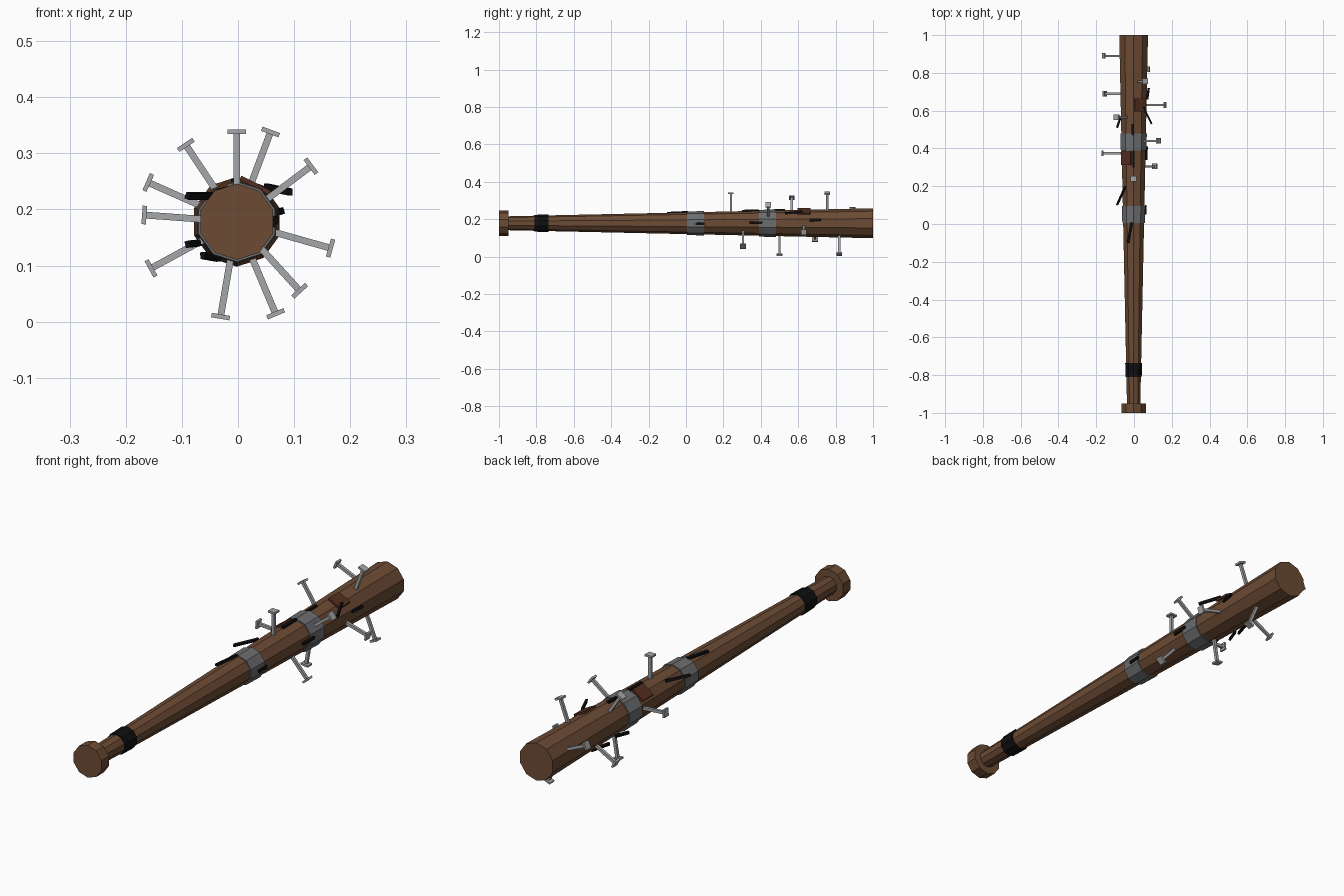
import bpy, bmesh, math
from mathutils import Vector, Matrix

cube = bpy.data.objects.get("Cube")
if cube:
    bpy.data.objects.remove(cube, do_unlink=True)

AXIS = Vector((-0.002, 0, 0.178))   # centre line of the bat, along y


def material(name, rgb):
    m = bpy.data.materials.new(name)
    m.use_nodes = True
    m.diffuse_color = (*rgb, 1)
    m.node_tree.nodes["Principled BSDF"].inputs["Base Color"].default_value = (*rgb, 1)
    return m


wood = material("brown wood", (0.15, 0.07, 0.034))
steel = material("nail steel", (0.38, 0.385, 0.4))
tape = material("grey tape", (0.15, 0.153, 0.16))
black = material("black", (0.005, 0.005, 0.005))
stain = material("red brown", (0.09, 0.027, 0.013))


def finish(name, bm, mat):
    bmesh.ops.recalc_face_normals(bm, faces=bm.faces)
    mesh = bpy.data.meshes.new(name)
    bm.to_mesh(mesh)
    bm.free()
    mesh.materials.append(mat)
    bpy.context.collection.objects.link(bpy.data.objects.new(name, mesh))


def tube(name, profile, mat, sides=10):
    """Ten-sided solid through (y, radius) rings, closed at both ends."""
    bm = bmesh.new()
    rings = []
    for y, r in profile:
        turn = [math.tau * i / sides for i in range(sides)]
        rings.append([bm.verts.new(AXIS + Vector((r * math.sin(a), y, r * math.cos(a))))
                      for a in turn])
    for a, b in zip(rings, rings[1:]):
        for i in range(sides):
            j = (i + 1) % sides
            bm.faces.new((a[i], a[j], b[j], b[i]))
    bm.faces.new(rings[0])
    bm.faces.new(rings[-1])
    finish(name, bm, mat)


def add_box(bm, centre, size, x_axis, y_axis):
    """Box whose local x and y follow the given perpendicular axes."""
    rot = Matrix((x_axis, y_axis, x_axis.cross(y_axis))).transposed().to_4x4()
    bmesh.ops.create_cube(bm, size=1, matrix=Matrix.Translation(centre) @ rot
                          @ Matrix.Diagonal((*size, 1)))


def bat_radius(y):
    return 0.037 + 0.043 * (y + 0.95) / 1.95


# Wooden body and knob
tube("bat_body", [(-0.96, 0.037), (1, 0.08)], wood)
tube("knob", [(-1, 0.068), (-0.95, 0.068)], wood)

# Wrapped bands
for name, y0, y1, mat in (("grip_band", -0.81, -0.735, black),
                          ("front_tape", 0.005, 0.095, tape),
                          ("back_tape", 0.39, 0.48, tape)):
    tube(name, [(y, bat_radius(y) + 0.005) for y in (y0, y1)], mat)

# Nails, listed by the centre of each head
heads = [(-0.002, 0.24, 0.338), (0.058, 0.755, 0.338), (0.13, 0.44, 0.277),
         (0.165, 0.63, 0.131), (0.11, 0.305, 0.055), (0.067, 0.82, 0.014),
         (-0.031, 0.5, 0.009), (-0.155, 0.69, 0.095), (-0.167, 0.375, 0.19),
         (-0.16, 0.89, 0.248), (-0.093, 0.565, 0.315)]
along = Vector((0, 1, 0))
for n, head in enumerate(heads, 1):
    tip = Vector(head)
    out = tip - AXIS
    out.y = 0
    length = out.length
    out.normalize()
    bm = bmesh.new()
    shaft = length - 0.05
    add_box(bm, tip - out * shaft / 2, (shaft, 0.012, 0.012), out, along)
    add_box(bm, tip, (0.008, 0.03, 0.033), out, along)
    finish(f"nail_{n}", bm, steel)

# Splinters: thin dark slivers from end to end
slivers = [((-0.09, 0.1, 0.224), (-0.045, 0.2, 0.224)),
           ((-0.032, -0.1, 0.233), (-0.012, 0.01, 0.238)),
           ((-0.003, 0.3, 0.245), (-0.003, 0.39, 0.247)),
           ((-0.006, 0.47, 0.248), (-0.006, 0.53, 0.25)),
           ((0.05, 0.62, 0.24), (0.093, 0.53, 0.231)),
           ((-0.09, 0.51, 0.138), (-0.07, 0.57, 0.14)),
           ((-0.063, 0.6, 0.118), (-0.035, 0.68, 0.113)),
           ((0.062, 0.05, 0.174), (0.062, 0.1, 0.176)),
           ((0.066, 0.34, 0.18), (0.068, 0.41, 0.182)),
           ((0.07, 0.66, 0.195), (0.078, 0.72, 0.197))]
for n, (a, b) in enumerate(slivers, 1):
    a, b = Vector(a), Vector(b)
    run = (b - a).normalized()
    out = (a + b) / 2 - AXIS
    out -= run * out.dot(run)
    bm = bmesh.new()
    add_box(bm, (a + b) / 2, ((b - a).length, 0.009, 0.012), run, out.normalized())
    finish(f"splinter_{n}", bm, black)

# Stained patches lying on the upper facets
for name, angle, y in (("right_patch", -36, 0.348), ("left_patch", 27, 0.63)):
    a = math.radians(angle)
    out = Vector((math.sin(a), 0, math.cos(a)))
    bm = bmesh.new()
    add_box(bm, AXIS + along * y + out * (bat_radius(y) + 0.001),
            (0.008, 0.07, 0.06), out, along)
    finish(name, bm, stain)
